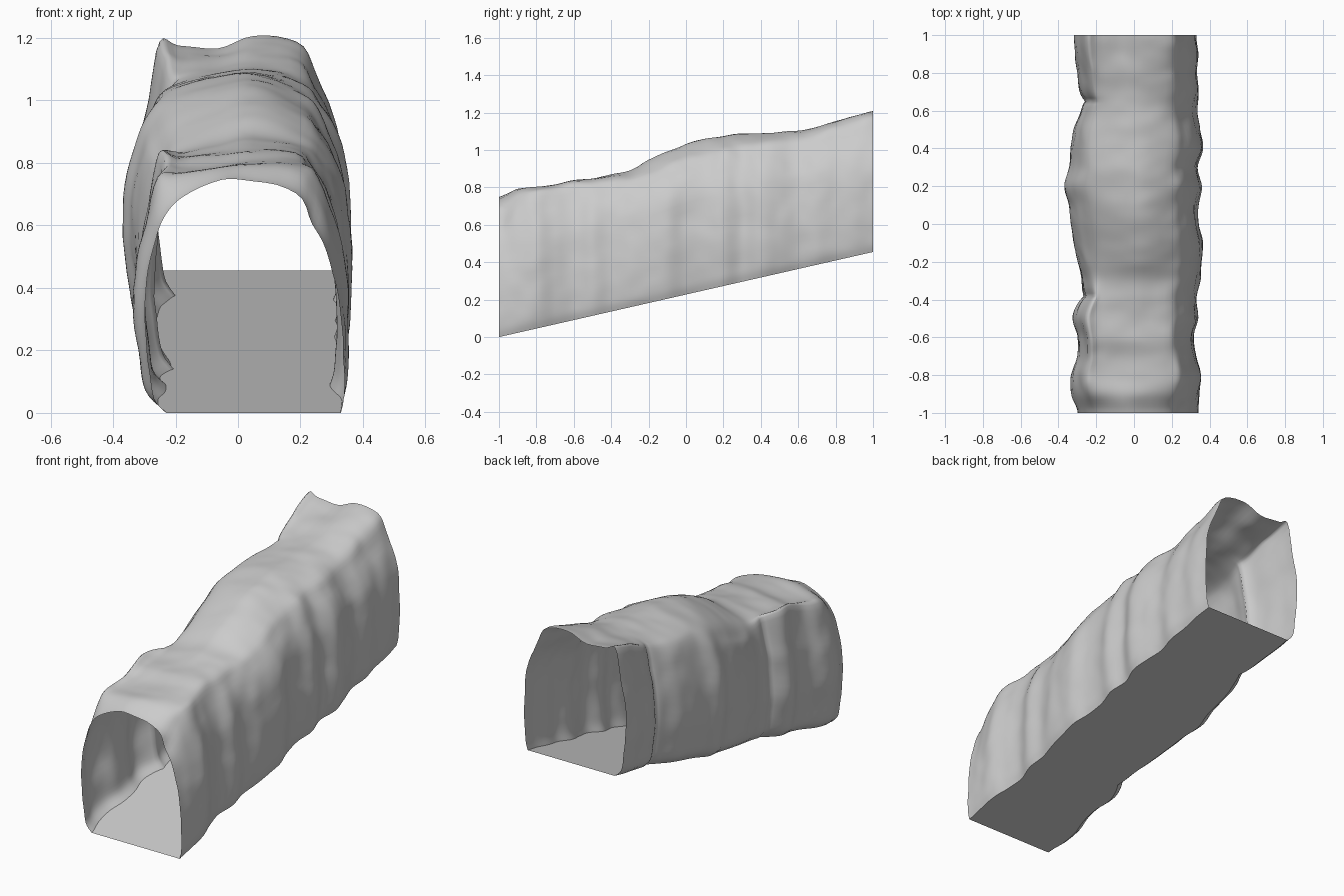
import bpy, bmesh
from math import exp
from mathutils import Vector, noise

if "Cube" in bpy.data.objects:
    bpy.data.objects.remove(bpy.data.objects["Cube"])

# Wall extents and roof height at even steps along the tunnel, y = -1 to 1
LEFT = [.30, .33, .33, .30, .30, .325, .30, .285, .30, .32, .335, .345, .37, .345, .335, .32, .29, .295, .30, .315, .32]
RIGHT = [.325, .34, .355, .33, .315, .34, .33, .35, .36, .365, .34, .335, .355, .335, .365, .35, .33, .345, .335, .34, .33]
ROOF = [.74, .79, .80, .82, .85, .86, .88, .90, .95, .99, 1.03, 1.06, 1.07, 1.085, 1.09, 1.095, 1.105, 1.125, 1.155, 1.18, 1.205]

# Cross-section: wall points (side fraction, height fraction), floor upward
LEFT_WALL = [(-.77, 0), (-.90, .06), (-.95, .18), (-1, .36), (-.97, .58), (-.89, .74)]
RIGHT_WALL = [(.91, .70), (.98, .50), (1, .32), (.99, .16), (.97, .06), (.93, 0)]
ROOF_U = [-.78, -.60, -.20, .15, .57, .74]
# Height fractions of the roof points at the key stations
KEYS = [-1, -.82, -.55, -.1, .5, 1]
ROOF_H = [[.85, .93, 1, 1, .95, .82],
          [.94, .96, .98, 1, .99, .94],
          [.97, .95, .96, .98, .97, .89],
          [.81, .90, .97, 1, .92, .84],
          [.89, .95, .99, 1, .95, .86],
          [.98, .96, .95, 1, .98, .87]]
# Left-side seams where the wall pinches in
SEAMS = [-.38, .65]


def spline(vals, t):
    """Catmull-Rom through vals (numbers or vectors), t from 0 to 1."""
    n = len(vals) - 1
    i = min(int(t * n), n - 1)
    f = t * n - i
    a, b, c, d = vals[max(i - 1, 0)], vals[i], vals[i + 1], vals[min(i + 2, n)]
    return (b * 2 + (c - a) * f + (a * 2 - b * 5 + c * 4 - d) * f ** 2
            + (b * 3 - a - c * 3 + d) * f ** 3) * .5


def roof_heights(y):
    k = max(i for i in range(len(KEYS) - 1) if y >= KEYS[i] - 1e-6)
    f = (y - KEYS[k]) / (KEYS[k + 1] - KEYS[k])
    f = f * f * (3 - 2 * f)
    return [p + (q - p) * f for p, q in zip(ROOF_H[k], ROOF_H[k + 1])]


def floor_z(y):
    return .2275 * (y + 1)


def ring(y, n):
    t = (y + 1) / 2
    left, right, roof = (spline(v, t) for v in (LEFT, RIGHT, ROOF))
    base = floor_z(y)
    front = max(0, 1 - (y + 1) / .2)
    seam = sum(exp(-abs(y - s) / .035) for s in SEAMS)
    # the right wall leans inward at the front mouth
    wall = [(u - front * (.16 * h - .08), h) for u, h in RIGHT_WALL]
    fracs = LEFT_WALL + list(zip(ROOF_U, roof_heights(y))) + wall
    pts = [Vector((u * (left if u < 0 else right), y, base + h * (roof - base))) for u, h in fracs]
    out = []
    for j in range(n + 1):
        p = spline(pts, j / n)
        if p.x < -.15:
            p.x += .03 * seam * min(1, (-.15 - p.x) / .1)
        # rocky wobble, calmer near the floor line
        w = noise.noise(p * 5) * .009 + noise.noise(p * 12) * .004
        up = min(1, (p.z - base) * 4)
        p.x += w * (.4 + .6 * up)
        p.z = max(base, p.z + w * up) if 0 < j < n else base
        out.append(p)
    return out


def grid_object(name, rows):
    bm = bmesh.new()
    vs = [[bm.verts.new(p) for p in r] for r in rows]
    for a, b in zip(vs, vs[1:]):
        for j in range(len(a) - 1):
            bm.faces.new((a[j], a[j + 1], b[j + 1], b[j]))
    for f in bm.faces:
        f.smooth = True
    mesh = bpy.data.meshes.new(name)
    bm.to_mesh(mesh)
    bm.free()
    ob = bpy.data.objects.new(name, mesh)
    bpy.context.collection.objects.link(ob)
    return ob


# Rocky shell: walls and roof, open at both ends, normals facing out
STEPS = 120
rings = [ring(-1 + 2 * i / STEPS, 68) for i in range(STEPS + 1)]
grid_object("tunnel_shell", rings)

# Sloping flat floor between the wall feet
grid_object("tunnel_floor", [[r[0], r[-1]] for r in rings])
